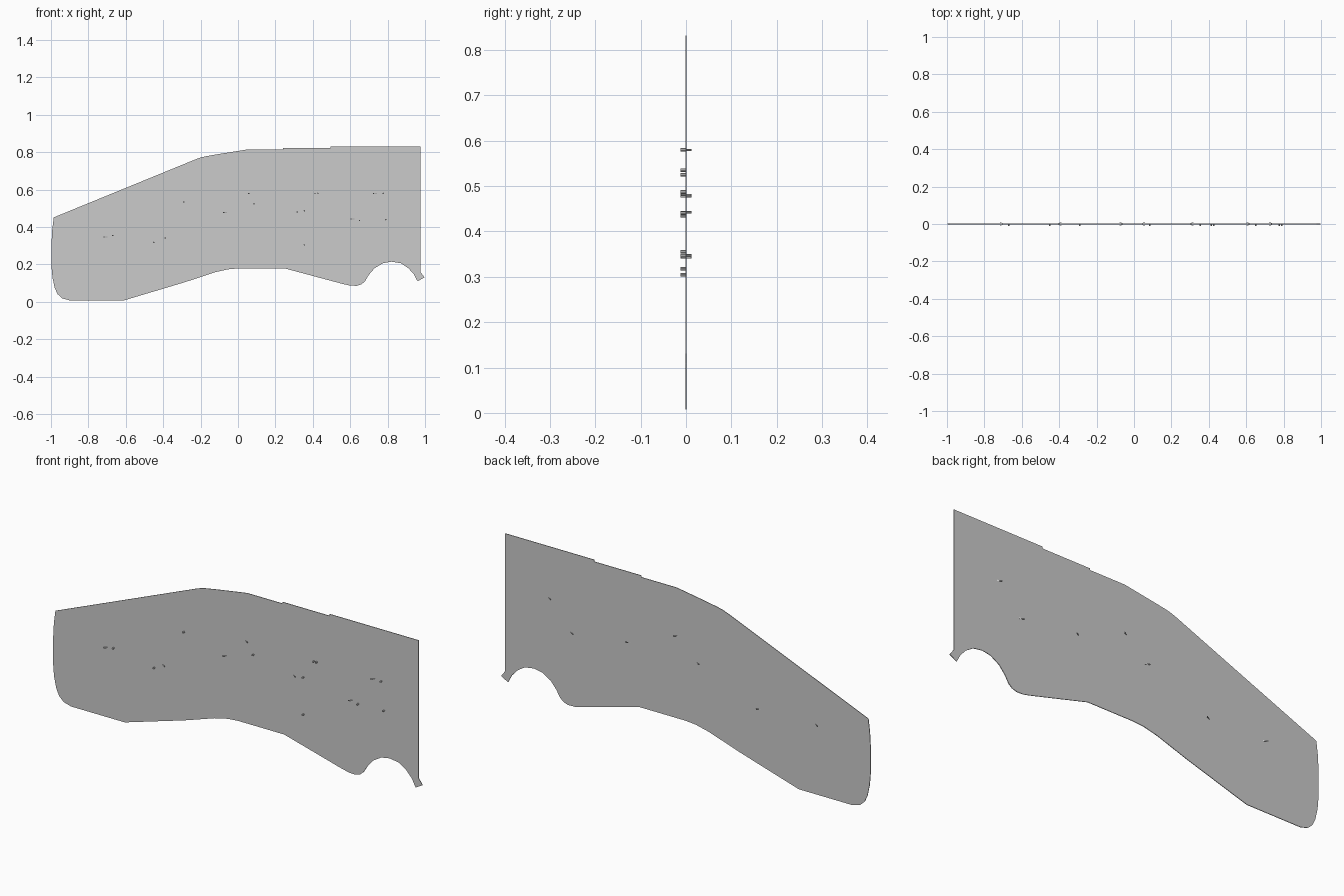
import bpy, bmesh
from mathutils import Matrix

T = 0.003  # sheet thickness


def finish(bm, name):
    bmesh.ops.recalc_face_normals(bm, faces=bm.faces)
    me = bpy.data.meshes.new(name)
    bm.to_mesh(me)
    bm.free()
    ob = bpy.data.objects.new(name, me)
    bpy.context.collection.objects.link(ob)
    return ob


def prism(name, points, direction):
    """Extrude a closed 3D polygon along a direction."""
    bm = bmesh.new()
    face = bm.faces.new([bm.verts.new(p) for p in points])
    ext = bmesh.ops.extrude_face_region(bm, geom=[face])
    moved = [v for v in ext["geom"] if isinstance(v, bmesh.types.BMVert)]
    bmesh.ops.translate(bm, verts=moved, vec=direction)
    return finish(bm, name)


# Panel outline, from the top right corner going left
outline = [
    (.976, .832), (.495, .832), (.495, .823), (.24, .823), (.24, .815), (.05, .815),
    (-.1, .791), (-.17, .779), (-.2, .772), (-.23, .761), (-.985, .452),
    (-.993, .39), (-.998, .3), (-.998, .2), (-.992, .13), (-.98, .075),
    (-.965, .042), (-.94, .019), (-.9, .008),
    (-.61, .008), (-.285, .105), (-.125, .158), (-.055, .174), (0, .179),
    (.25, .179), (.56, .096), (.6, .087), (.635, .086), (.66, .094), (.678, .109),
    (.70, .145), (.73, .180), (.775, .207), (.82, .215), (.87, .207),
    (.91, .181), (.94, .148), (.96, .11), (.997, .131), (.976, .16),
]
panel = prism("panel", [(x, -T / 2, z) for x, z in outline], (0, T, 0))

# Small round pins standing out of the front
pins = [(-.67, .355), (-.45, .318), (-.29, .535), (.085, .525), (.355, .305),
        (.355, .487), (.412, .58), (.427, .58), (.65, .435), (.776, .58), (.79, .44)]
for x, z in pins:
    bm = bmesh.new()
    bmesh.ops.create_cone(bm, cap_ends=True, segments=8, radius1=.004, radius2=.004, depth=.012,
                          matrix=Matrix.Translation((x, -.006, z)) @ Matrix.Rotation(1.5708, 4, 'X'))
    finish(bm, "pin")

# Bent clips through the panel: tip x, height, direction of the arms
clips = [(-.695, .345, -1), (-.41, .34, 1), (-.055, .475, -1), (.037, .577, 1),
         (.295, .478, 1), (.625, .44, -1), (.745, .577, -1)]
for x, z, d in clips:
    w = .0025 * d
    prism("clip", [(x, 0, z), (x + .022 * d, .012, z), (x + .022 * d + w, .0105, z),
                   (x + 1.5 * w, 0, z), (x + .022 * d + w, -.0105, z),
                   (x + .022 * d, -.012, z)], (0, 0, .005))
